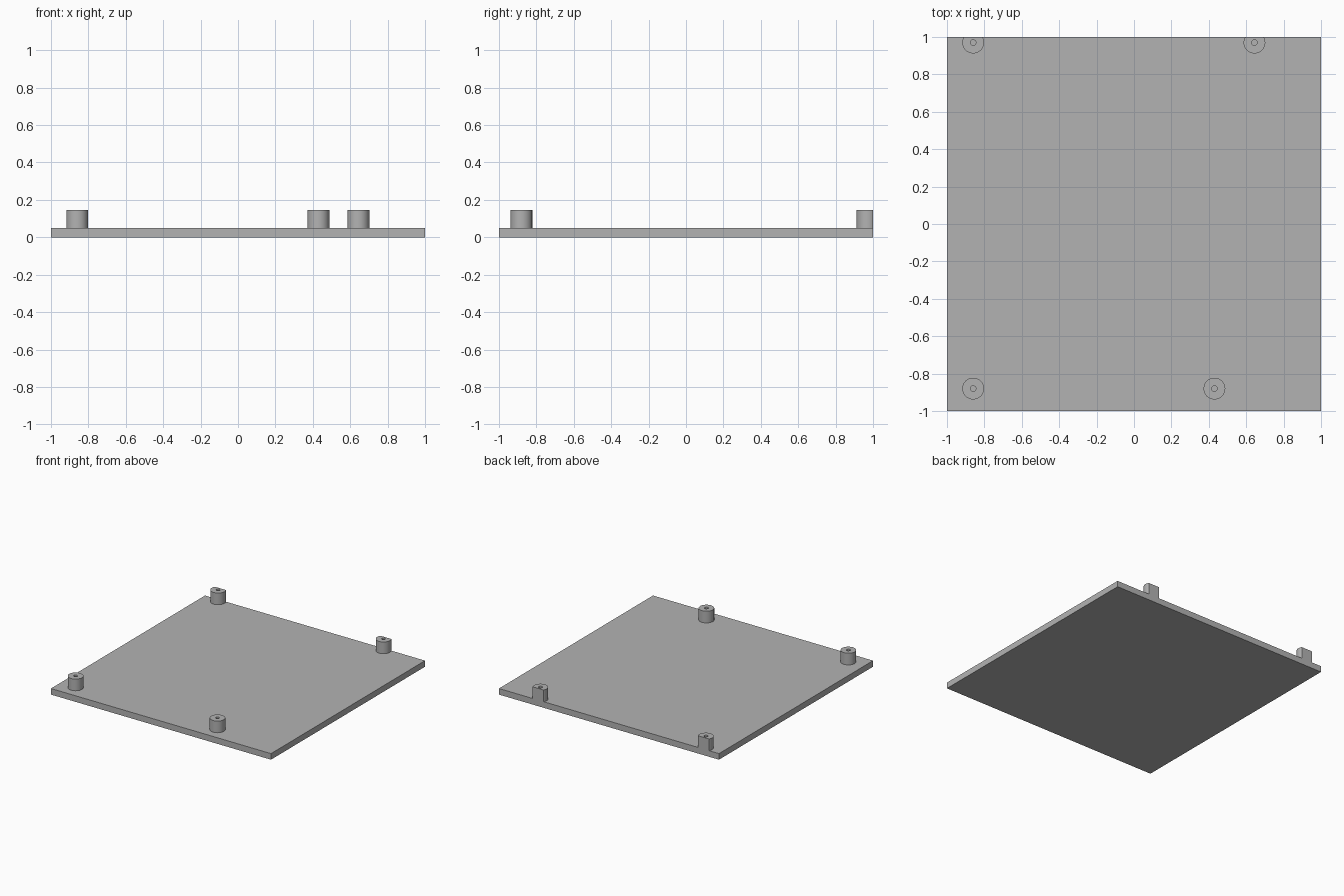
import bpy
import bmesh
from math import tau
from mathutils import Matrix

cube = bpy.data.objects.get("Cube")
if cube:
    bpy.data.objects.remove(cube, do_unlink=True)

PLATE_TOP = 0.05
POST_TOP = 0.146
POST_RADIUS = 0.058
HOLE_RADIUS = 0.015
HOLE_FLOOR = 0.055

grey = bpy.data.materials.new("plain grey")
grey.use_nodes = True
colour = (0.45, 0.45, 0.45, 1)
grey.diffuse_color = colour
grey.node_tree.nodes["Principled BSDF"].inputs["Base Color"].default_value = colour


def add_object(name, bm):
    bmesh.ops.recalc_face_normals(bm, faces=bm.faces)
    mesh = bpy.data.meshes.new(name)
    bm.to_mesh(mesh)
    bm.free()
    mesh.materials.append(grey)
    obj = bpy.data.objects.new(name, mesh)
    bpy.context.collection.objects.link(obj)
    return obj


def add_post(name, x, y):
    """Lathe a post with a blind screw hole, trimmed flush with the back edge."""
    bm = bmesh.new()
    profile = [(0, HOLE_FLOOR), (HOLE_RADIUS, HOLE_FLOOR), (HOLE_RADIUS, POST_TOP),
               (POST_RADIUS, POST_TOP), (POST_RADIUS, PLATE_TOP), (0, PLATE_TOP)]
    verts = [bm.verts.new((r, 0, z)) for r, z in profile]
    edges = [bm.edges.new(pair) for pair in zip(verts, verts[1:])]
    bmesh.ops.spin(bm, geom=verts + edges, cent=(0, 0, 0), axis=(0, 0, 1),
                   angle=tau, steps=48, use_merge=False)
    bmesh.ops.remove_doubles(bm, verts=bm.verts, dist=0.0001)
    bm.transform(Matrix.Translation((x, y, 0)))
    bmesh.ops.bisect_plane(bm, geom=bm.verts[:] + bm.edges[:] + bm.faces[:],
                           plane_co=(0, 1, 0), plane_no=(0, 1, 0), clear_outer=True)
    open_edges = [e for e in bm.edges if e.is_boundary]
    if open_edges:
        bmesh.ops.holes_fill(bm, edges=open_edges, sides=0)
    obj = add_object(name, bm)
    bpy.ops.object.select_all(action="DESELECT")
    obj.select_set(True)
    bpy.context.view_layer.objects.active = obj
    bpy.ops.object.shade_smooth_by_angle()


# Base plate
bm = bmesh.new()
bmesh.ops.create_cube(bm, size=1, matrix=Matrix.Translation((0, 0, PLATE_TOP / 2))
                      @ Matrix.Diagonal((2, 2, PLATE_TOP, 1)))
add_object("base_plate", bm)

# Mounting posts
add_post("front_right_post", -0.86, -0.88)
add_post("front_left_post", 0.43, -0.88)
add_post("back_right_post", -0.86, 0.97)
add_post("back_left_post", 0.644, 0.97)
